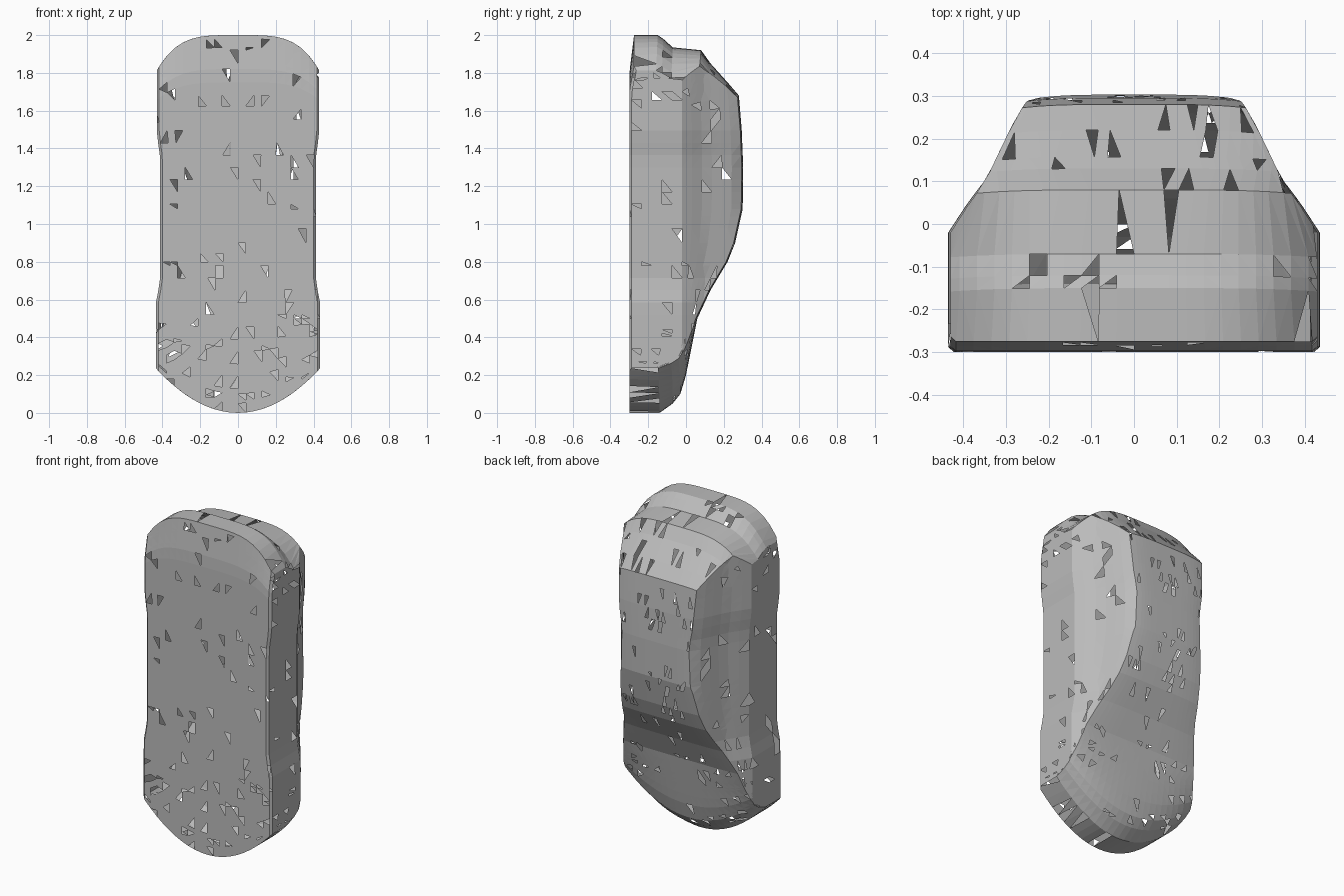
import bpy
import bmesh
import random

random.seed(4)
cube = bpy.data.objects.get("Cube")
if cube:
    bpy.data.objects.remove(cube)


def lerp_table(table, t):
    """Read a value from a short list of (position, value) pairs."""
    if t <= table[0][0]:
        return table[0][1]
    for (a, va), (b, vb) in zip(table, table[1:]):
        if t <= b:
            return va + (vb - va) * (t - a) / (b - a)
    return table[-1][1]


# Body profiles along the length: back line, half width and underside
BACK = [(0, -.14), (.05, -.07), (.1, -.03), (.2, 0), (.35, .03), (.5, .06),
        (.65, .13), (.8, .22), (.9, .26), (1.08, .3), (1.3, .303), (1.5, .295),
        (1.68, .28), (1.75, .22), (1.85, .13), (1.92, .08), (1.935, -.07),
        (1.98, -.12), (2, -.15)]
WIDTH = [(0, .435), (.58, .435), (.7, .412), (1.35, .412), (1.48, .43), (2, .43)]
UNDER = [(0, -.3), (1.8, -.3), (2, -.275)]
# Cabin flank: relative half width at each depth
FLANK = [(-.02, 1), (.04, .91), (.1, .81), (.2, .7), (.26, .63), (.29, .58), (.303, .5)]

PANEL = 11
SIDE = 5
CABIN = 7


def half_section(s):
    """Half ring from the underside centre, round the flank, to the roof centre."""
    w, top, low = (lerp_table(t, s) for t in (WIDTH, BACK, UNDER))
    shoulder = min(-.02, top - .03)
    pts = [(w * .97 * i / (PANEL - 1), low) for i in range(PANEL)]
    pts += [(w, low + .012 + (shoulder - low - .012) * i / SIDE) for i in range(SIDE)]
    for i in range(CABIN):
        y = shoulder + (top - .008 - shoulder) * i / (CABIN - 1)
        pts.append((w * lerp_table(FLANK, y), y))
    edge = pts[-1][0]
    for i in range(PANEL):
        f = .95 * (1 - i / (PANEL - 1))
        pts.append((edge * f, top - .008 * f ** 4))
    return pts


def bowed_height(x, s):
    """Round both ends in plan, fading out towards the middle."""
    low = .2 * (x / .4) ** 2 * max(0, 1 - s / .5)
    high = .17 * (x / .42) ** 4 * max(0, 1 - (2 - s) / .5)
    return s + low - high


# Stations: an even spacing plus every bend in the back line
stations = sorted({round(s, 3) for s, _ in BACK} |
                  {round(.065 * i, 3) for i in range(1, 29)})
stations = [s for i, s in enumerate(stations)
            if i == 0 or s - stations[i - 1] > .012 or s > 1.9]

# Loft the body shell
bm = bmesh.new()
rings = []
for s in stations:
    half = half_section(s)
    right = [bm.verts.new((x, y, bowed_height(x, s))) for x, y in half]
    left = [bm.verts.new((-x, y, bowed_height(x, s))) for x, y in half[1:-1]]
    rings.append(right + left[::-1])
count = len(rings[0])
for a, b in zip(rings, rings[1:]):
    for i in range(count):
        j = (i + 1) % count
        bm.faces.new((a[i], a[j], b[j], b[i]))

# Close the two ends with strips running from underside to roof
half_count = count // 2
for ring in (rings[0], rings[-1]):
    for sign in (1, -1):
        for i in range((half_count + 1) // 2):
            far = half_count - i
            quad = [ring[(sign * k) % count] for k in (i, i + 1, far - 1, far)]
            quad = list(dict.fromkeys(quad))
            if len(quad) > 2:
                bm.faces.new(quad)
bmesh.ops.recalc_face_normals(bm, faces=bm.faces)
bmesh.ops.triangulate(bm, faces=bm.faces)

# Small scattered perforations through the shell
holes = [f for f in bm.faces if random.random() < .06]
bmesh.ops.delete(bm, geom=holes, context="FACES")

mesh = bpy.data.meshes.new("car_body_shell")
bm.to_mesh(mesh)
bm.free()
body = bpy.data.objects.new("car_body_shell", mesh)
bpy.context.collection.objects.link(body)

# Single plain grey
grey = bpy.data.materials.new("plain_grey")
grey.use_nodes = True
colour = (.5, .5, .5, 1)
grey.diffuse_color = colour
grey.node_tree.nodes["Principled BSDF"].inputs["Base Color"].default_value = colour
mesh.materials.append(grey)
